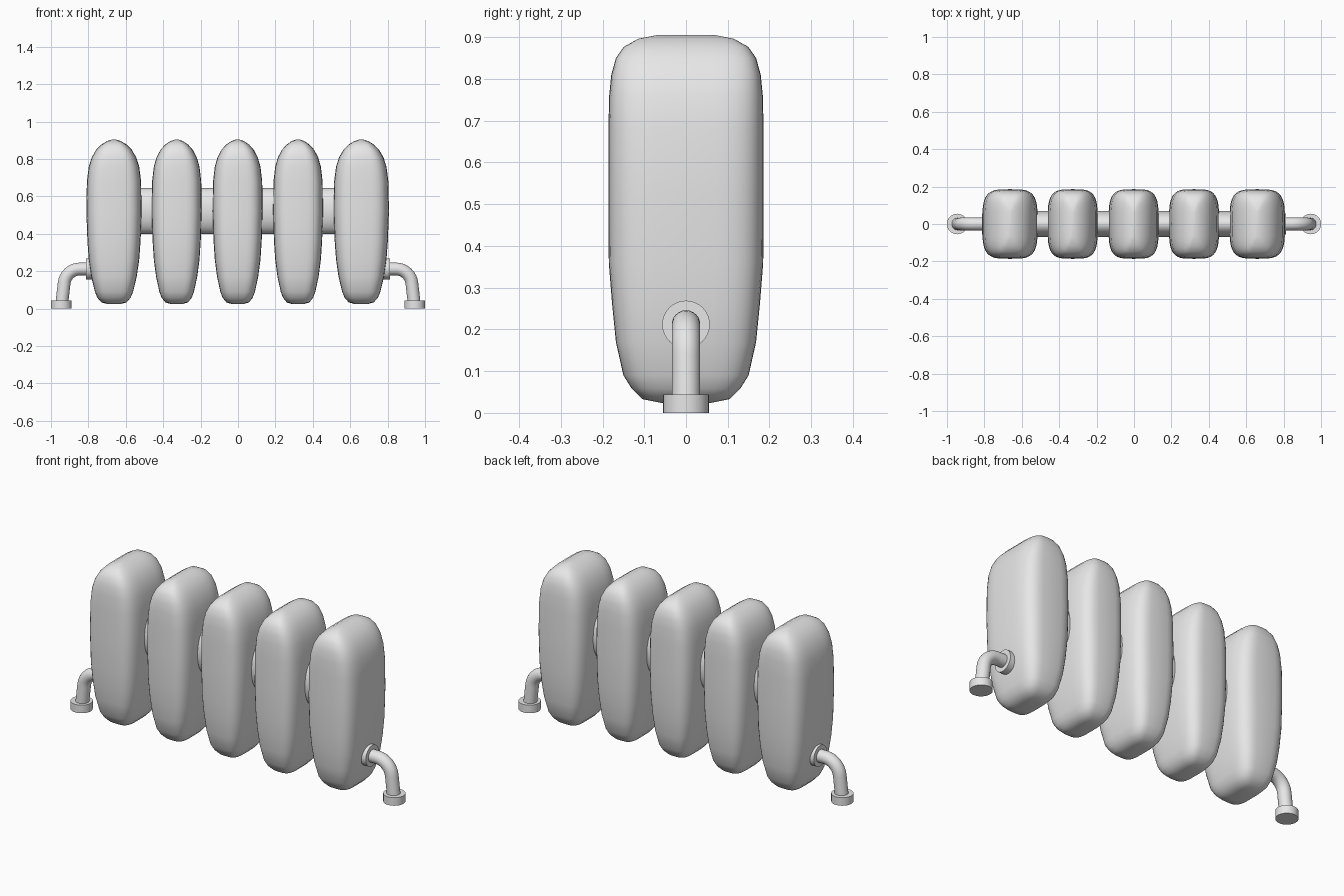
import bpy, bmesh
from math import sin, cos, pi, radians, copysign
from mathutils import Vector

if "Cube" in bpy.data.objects:
    bpy.data.objects.remove(bpy.data.objects["Cube"])

metal = bpy.data.materials.new("grey_metal")
metal.use_nodes = True
GREY = (0.8, 0.8, 0.8, 1)
metal.diffuse_color = GREY
metal.node_tree.nodes["Principled BSDF"].inputs["Base Color"].default_value = GREY

X, Y, Z = Vector((1, 0, 0)), Vector((0, 1, 0)), Vector((0, 0, 1))


def ring(centre, u, v, power=2, sides=32):
    """Closed superellipse outline around centre, spanned by u and v."""
    points = []
    for i in range(sides):
        a = 2 * pi * i / sides
        c, s = [copysign(abs(w) ** (2 / power), w) for w in (cos(a), sin(a))]
        points.append(Vector(centre) + u * c + v * s)
    return points


def loft(name, rings):
    """Skin a list of outlines into a closed, smooth-shaded solid."""
    bm = bmesh.new()
    loops = [[bm.verts.new(p) for p in r] for r in rings]
    for a, b in zip(loops, loops[1:]):
        for i in range(len(a)):
            bm.faces.new((a[i - 1], a[i], b[i], b[i - 1]))
    bm.faces.new(loops[0])
    bm.faces.new(loops[-1])
    bmesh.ops.recalc_face_normals(bm, faces=bm.faces)
    mesh = bpy.data.meshes.new(name)
    bm.to_mesh(mesh)
    bm.free()
    mesh.materials.append(metal)
    obj = bpy.data.objects.new(name, mesh)
    bpy.context.collection.objects.link(obj)
    bpy.ops.object.select_all(action="DESELECT")
    obj.select_set(True)
    bpy.context.view_layer.objects.active = obj
    bpy.ops.object.shade_smooth_by_angle(angle=radians(55))


# Fin profile: height, share of the half width, half depth
PROFILE = [(0.024, 0.22, 0.06), (0.033, 0.45, 0.105), (0.058, 0.6, 0.13),
           (0.09, 0.69, 0.15), (0.17, 0.82, 0.168), (0.26, 0.91, 0.177),
           (0.36, 0.96, 0.185), (0.52, 1, 0.186), (0.68, 0.98, 0.186),
           (0.76, 0.91, 0.184), (0.81, 0.8, 0.179), (0.85, 0.64, 0.168),
           (0.877, 0.46, 0.149), (0.896, 0.25, 0.115), (0.905, 0.05, 0.07)]

# Rounded fins, the outer two slightly wider
FINS = [(-0.663, 0.148), (-0.328, 0.134), (-0.002, 0.134),
        (0.321, 0.134), (0.659, 0.148)]
for n, (x, half) in enumerate(FINS, 1):
    loft(f"fin_{n}", [ring((x, 0, z), X * half * w, Y * d, 3.8, 40)
                      for z, w, d in PROFILE])

# Oval connectors between neighbouring fins
for n, (a, b) in enumerate(zip(FINS, FINS[1:]), 1):
    loft(f"connector_{n}", [ring((x, 0, 0.522), Z * 0.122, Y * 0.07)
                            for x in (a[0], b[0])])

# Bent pipe, wall flange and round foot at each end
PIPE_Z, BEND, R = 0.212, 0.085, 0.034
for side, s in (("left", 1), ("right", -1)):
    loft(side + "_flange", [ring((s * x, 0, PIPE_Z), Z * 0.057, Y * 0.057)
                            for x in (0.74, 0.812)])
    path = [(0.74, PIPE_Z, 0)]
    for i in range(9):
        t = radians(83) * i / 8
        path.append((0.845 + BEND * sin(t), PIPE_Z - BEND + BEND * cos(t), t))
    path.append((0.943, 0.02, radians(83)))
    loft(side + "_pipe", [ring((s * x, 0, z), Vector((s * sin(t), 0, cos(t))) * R,
                               Y * R, sides=24) for x, z, t in path])
    loft(side + "_foot", [ring((s * 0.945, 0, z), X * 0.055, Y * 0.055)
                          for z in (0, 0.044)])
